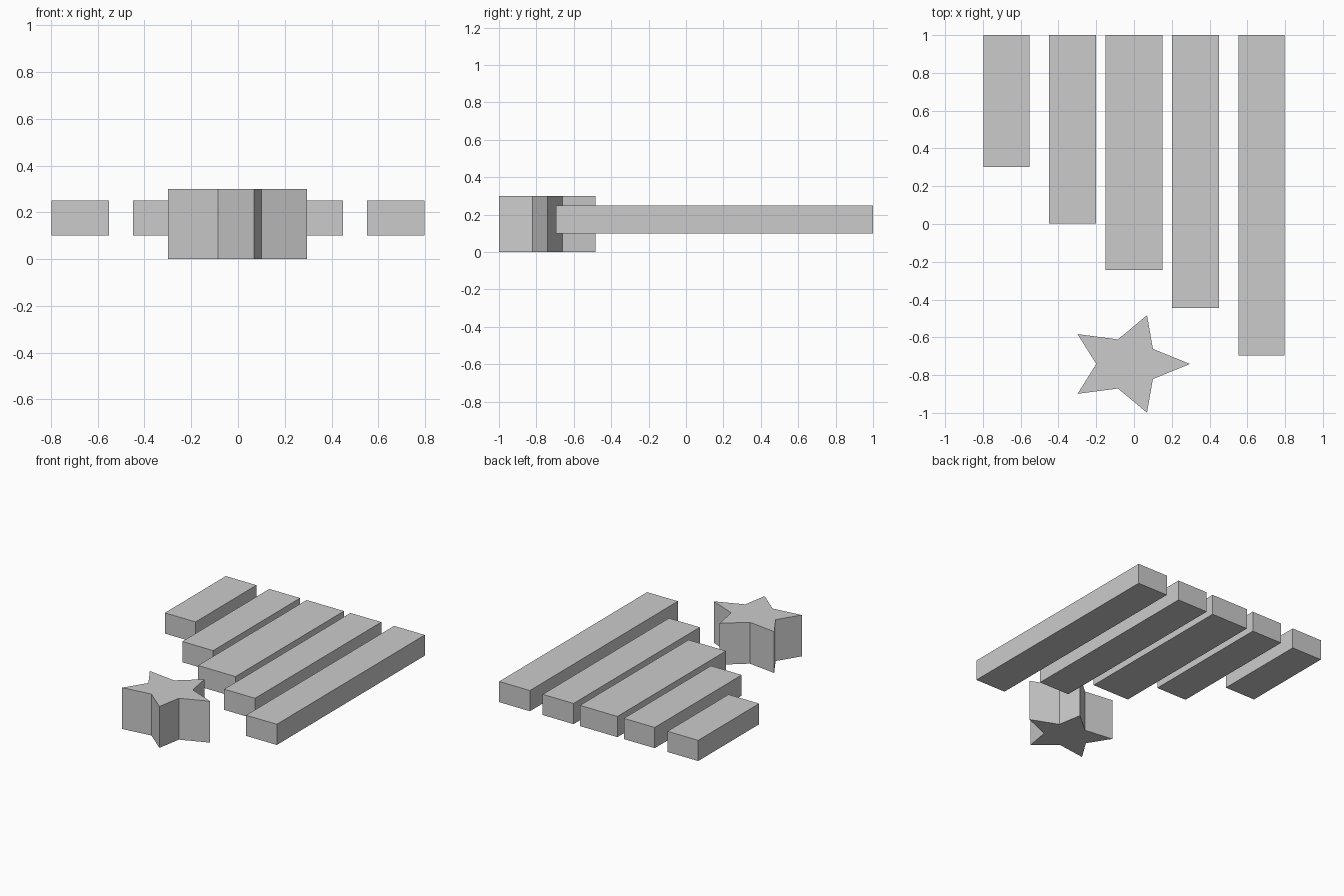
import bpy, bmesh

if "Cube" in bpy.data.objects:
    bpy.data.objects.remove(bpy.data.objects["Cube"])


def prism(name, outline, z0, z1):
    """Extrude a flat outline straight up from z0 to z1."""
    bm = bmesh.new()
    base = bm.faces.new([bm.verts.new((x, y, z0)) for x, y in outline])
    top = bmesh.ops.extrude_face_region(bm, geom=[base], use_keep_orig=True)
    verts = [g for g in top["geom"] if isinstance(g, bmesh.types.BMVert)]
    bmesh.ops.translate(bm, verts=verts, vec=(0, 0, z1 - z0))
    bmesh.ops.recalc_face_normals(bm, faces=bm.faces)
    mesh = bpy.data.meshes.new(name)
    bm.to_mesh(mesh)
    bm.free()
    obj = bpy.data.objects.new(name, mesh)
    bpy.context.collection.objects.link(obj)
    return obj


# Five bars sharing a back edge, each reaching further forward
bars = [(-0.798, -0.552, 0.302), (-0.449, -0.202, 0.003), (-0.15, 0.15, -0.243),
        (0.202, 0.449, -0.446), (0.552, 0.798, -0.695)]
for i, (x0, x1, front) in enumerate(bars, 1):
    prism(f"bar_{i}", [(x0, front), (x1, front), (x1, 1), (x0, 1)], 0.1, 0.25)

# Five-pointed star block, outline mirrored across its centre line
star_y = -0.741
upper = [(0.1, 0.08), (0.069, 0.258), (-0.085, 0.13), (-0.299, 0.158)]
outline = ([(0.296, star_y)]
           + [(x, star_y + d) for x, d in upper]
           + [(-0.2, star_y)]
           + [(x, star_y - d) for x, d in reversed(upper)])
prism("star", outline, 0, 0.3)
